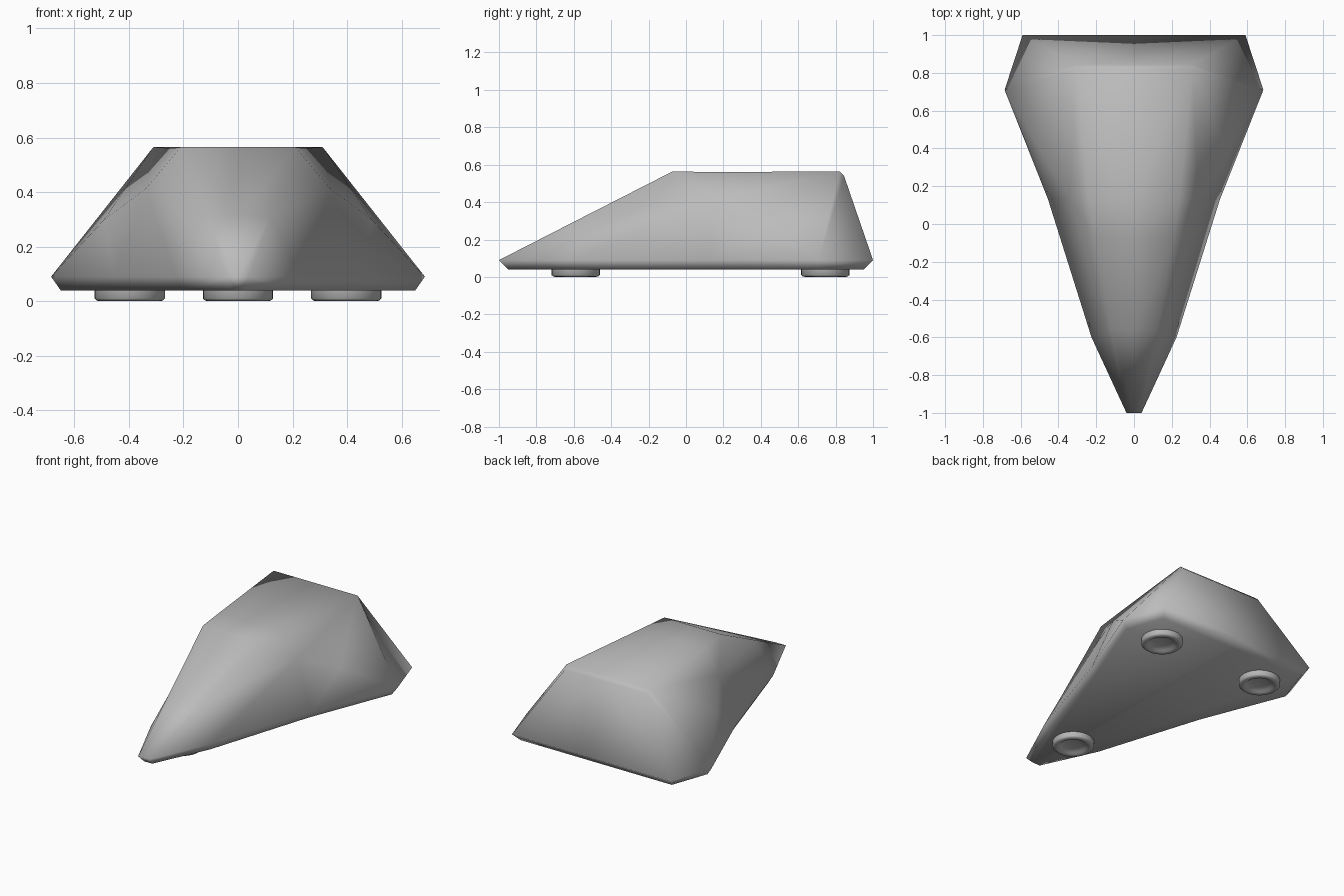
import bpy, bmesh, math

cube = bpy.data.objects.get("Cube")
if cube:
    bpy.data.objects.remove(cube, do_unlink=True)

mat = bpy.data.materials.new("plain grey")
mat.use_nodes = True
GREY = (0.5, 0.5, 0.5, 1)
mat.diffuse_color = GREY
bsdf = next(n for n in mat.node_tree.nodes if n.type == 'BSDF_PRINCIPLED')
bsdf.inputs["Base Color"].default_value = GREY


def add_object(name, bm):
    bmesh.ops.recalc_face_normals(bm, faces=bm.faces)
    mesh = bpy.data.meshes.new(name)
    bm.to_mesh(mesh)
    bm.free()
    mesh.materials.append(mat)
    obj = bpy.data.objects.new(name, mesh)
    bpy.context.collection.objects.link(obj)
    for poly in mesh.polygons:
        poly.use_smooth = True
    return obj


# Hull: key corners of the left half, mirrored to make the whole wedge
corners = {
    # centre strip edge, from nose tip over the roof to the tail
    "nose": (0.04, -1.0, 0.09), "hood": (0.12, -0.56, 0.315),
    "roof_front": (0.21, -0.07, 0.565), "roof_mid": (0.24, 0.14, 0.56),
    "roof_back": (0.31, 0.82, 0.565), "tail_top": (0.305, 0.845, 0.54),
    "tail": (0.59, 1.0, 0.09),
    # widest line
    "chine_front": (0.225, -0.6, 0.09), "chine_mid": (0.455, 0.13, 0.09),
    "chine_back": (0.685, 0.71, 0.09),
    # flank
    "flank_front": (0.34, 0.14, 0.41), "flank_back": (0.49, 0.38, 0.30),
    # flat underside
    "under_nose": (0.03, -0.95, 0.04), "under_front": (0.20, -0.58, 0.04),
    "under_mid": (0.425, 0.13, 0.04), "under_back": (0.65, 0.70, 0.04),
    "under_tail": (0.56, 0.95, 0.04),
}
flank_faces = [
    "nose chine_front hood", "hood chine_front flank_front",
    "hood flank_front roof_front", "chine_front chine_mid flank_front",
    "roof_front flank_front roof_mid", "chine_mid flank_back flank_front",
    "chine_mid chine_back flank_back", "flank_back chine_back roof_back",
    "flank_front flank_back roof_back", "flank_front roof_back roof_mid",
    "chine_back tail tail_top", "chine_back tail_top roof_back",
]
strip = ["nose", "hood", "roof_front", "roof_mid", "roof_back", "tail_top",
         "tail", "under_tail", "under_nose"]
chine = ["nose", "chine_front", "chine_mid", "chine_back", "tail"]
under = ["under_nose", "under_front", "under_mid", "under_back", "under_tail"]

bm = bmesh.new()
v = {k: bm.verts.new(p) for k, p in corners.items()}
mid = {k: bm.verts.new((0, *corners[k][1:])) for k in strip}
for names in flank_faces:
    bm.faces.new([v[n] for n in names.split()])
# Roof, hood, tail and nose panels
for a, b in zip(strip[:7], strip[1:8]):
    bm.faces.new([mid[a], v[a], v[b], mid[b]])
bm.faces.new([mid["under_nose"], v["under_nose"], v["nose"], mid["nose"]])
# Lower bevel and underside
for i in range(4):
    bm.faces.new([v[chine[i]], v[under[i]], v[under[i + 1]], v[chine[i + 1]]])
bm.faces.new([mid["under_nose"]] + [v[n] for n in under] + [mid["under_tail"]])
# Mirror and weld at the centre
bmesh.ops.mirror(bm, geom=bm.verts[:] + bm.edges[:] + bm.faces[:],
                 axis='X', merge_dist=0.001)
bmesh.ops.remove_doubles(bm, verts=bm.verts, dist=0.001)
hull = add_object("hull", bm)


# Feet: round pads with a dished underside
def foot(name, x, y):
    profile = [(0.0, 0.022), (0.05, 0.02), (0.08, 0.012), (0.092, 0.003),
               (0.105, 0.0), (0.12, 0.002), (0.129, 0.01), (0.129, 0.06)]
    bm = bmesh.new()
    pts = [bm.verts.new((r, 0, z)) for r, z in profile]
    edges = [bm.edges.new(p) for p in zip(pts, pts[1:])]
    bmesh.ops.spin(bm, geom=pts + edges, cent=(0, 0, 0), axis=(0, 0, 1),
                   angle=2 * math.pi, steps=32, use_merge=True)
    bmesh.ops.remove_doubles(bm, verts=bm.verts, dist=0.0005)
    rim = [e for e in bm.edges if e.is_boundary]
    bmesh.ops.contextual_create(bm, geom=rim)
    bmesh.ops.translate(bm, verts=bm.verts, vec=(x, y, 0))
    obj = add_object(name, bm)
    bpy.ops.object.select_all(action='DESELECT')
    obj.select_set(True)
    bpy.context.view_layer.objects.active = obj
    bpy.ops.object.shade_smooth_by_angle(angle=math.radians(50))


foot("front_foot", 0, -0.59)
foot("back_left_foot", 0.397, 0.745)
foot("back_right_foot", -0.397, 0.745)
